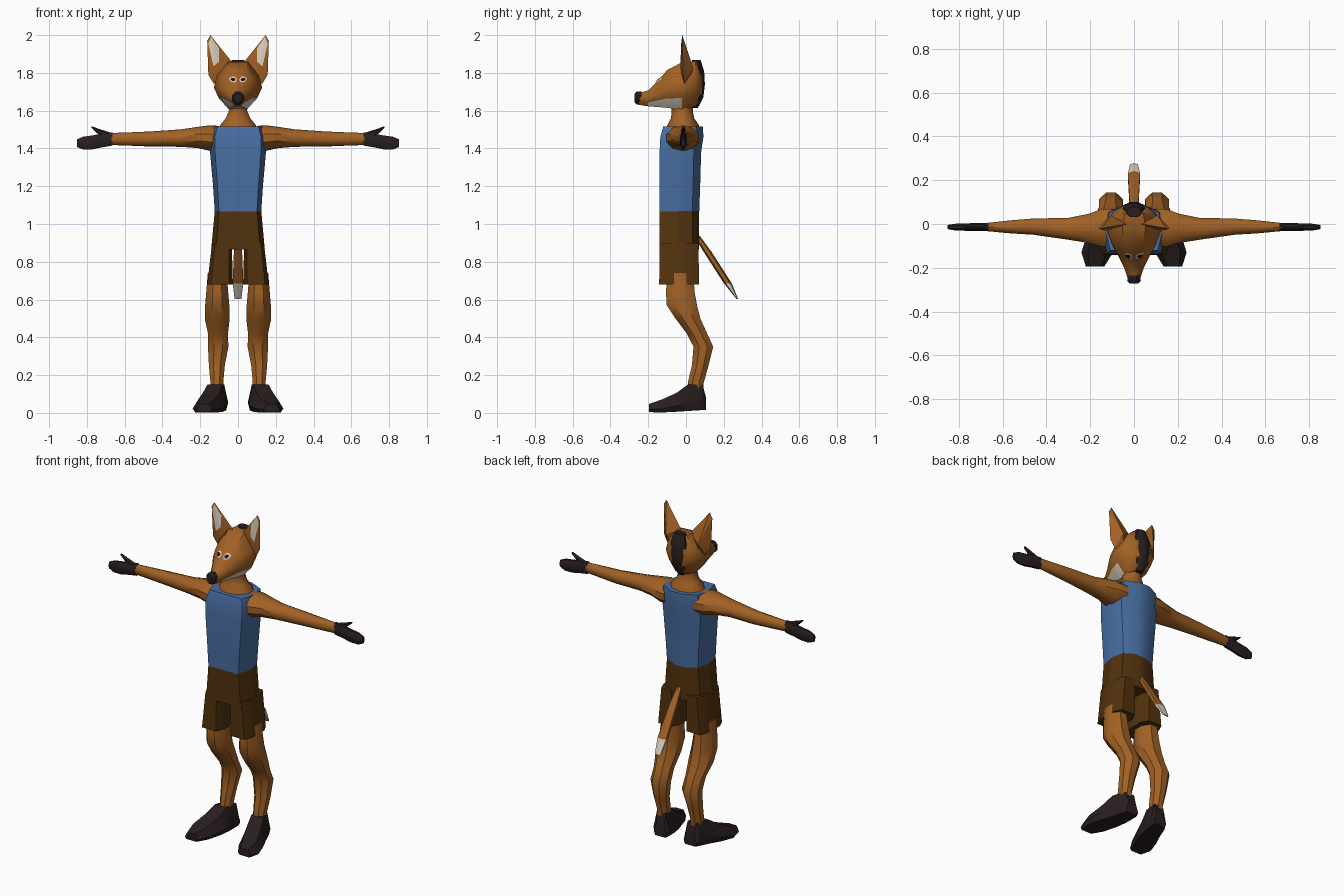
import bpy, bmesh, math
from mathutils import Vector
from mathutils.bvhtree import BVHTree


def material(name, color):
    m = bpy.data.materials.new(name)
    m.diffuse_color = (*color, 1)
    return m


FUR = material("fur", (0.36, 0.12, 0.018))
SHIRT = material("shirt_blue", (0.065, 0.155, 0.36))
SHORTS = material("shorts_brown", (0.085, 0.032, 0.004))
DARK = material("dark_brown", (0.022, 0.013, 0.014))
CREAM = material("cream", (0.70, 0.62, 0.52))
BLACK = material("black", (0.006, 0.006, 0.006))


def finish(name, bm, mats, rule=None, mirror=False, angle=40):
    bmesh.ops.recalc_face_normals(bm, faces=bm.faces)
    for f in bm.faces:
        if rule and rule(f.calc_center_median()):
            f.material_index = 1
    me = bpy.data.meshes.new(name)
    bm.to_mesh(me)
    bm.free()
    for m in mats:
        me.materials.append(m)
    ob = bpy.data.objects.new(name, me)
    bpy.context.collection.objects.link(ob)
    bpy.ops.object.select_all(action='DESELECT')
    ob.select_set(True)
    bpy.context.view_layer.objects.active = ob
    if angle:
        bpy.ops.object.shade_smooth_by_angle(angle=math.radians(angle))
    if mirror:
        ob.modifiers.new("mirror", 'MIRROR')
    return ob


def ngon(n):
    r = 1 / math.cos(math.pi / n)
    return [(r * math.cos((i + .5) * math.tau / n), r * math.sin((i + .5) * math.tau / n))
            for i in range(n)]


def sym(half):
    return half + [(-x, y) for x, y in reversed(half)]


def loft(name, axis, rings, shape, *mats, **kw):
    """Rings are (position, centre_u, centre_v, radius_u, radius_v) along an axis."""
    bm = bmesh.new()
    place = {'x': lambda p, u, v: (p, u, v), 'y': lambda p, u, v: (u, p, v),
             'z': lambda p, u, v: (u, v, p)}[axis]
    loops = [[bm.verts.new(place(p, cu + a * ru, cv + b * rv)) for a, b in shape]
             for p, cu, cv, ru, rv in rings]
    n = len(shape)
    for lo, hi in zip(loops, loops[1:]):
        for i in range(n):
            j = (i + 1) % n
            bm.faces.new((lo[i], lo[j], hi[j], hi[i]))
    bm.faces.new(loops[0])
    bm.faces.new(loops[-1])
    return finish(name, bm, mats, **kw)


def drape(name, target, points, mat, lift):
    """Thin plate laid on the front of a part, from (x, z) outline points."""
    me = target.data
    tree = BVHTree.FromPolygons([v.co for v in me.vertices], [p.vertices[:] for p in me.polygons])
    bm = bmesh.new()

    def vert(x, z):
        hit = tree.ray_cast(Vector((x, -2, z)), Vector((0, 1, 0)))[0]
        return bm.verts.new((x, (hit.y if hit else -0.02) - lift, z))

    ring = [vert(x, z) for x, z in points]
    mid = vert(sum(p[0] for p in points) / len(points), sum(p[1] for p in points) / len(points))
    for a, b in zip(ring, ring[1:] + ring[:1]):
        bm.faces.new((a, b, mid))
    return finish(name, bm, [mat], mirror=True, angle=0)


BODY = sym([(0.82, -1), (1, -0.1), (0.85, 0.65), (0.25, 1)])
BOX = sym([(0.7, -1), (1, -0.55), (1, 0.55), (0.65, 1)])
SKULL = sym([(0.35, -1), (0.8, -0.5), (1, -0.05), (0.85, 0.45), (0.42, 1)])

# Torso and neck
loft("shirt", 'z', [(1.065, 0, -.035, .123, .105), (1.2, 0, -.033, .132, .108),
                    (1.38, 0, -.03, .148, .11), (1.46, 0, -.022, .15, .114),
                    (1.517, 0, -.015, .132, .105)], BODY, SHIRT)
loft("neck", 'z', [(1.48, 0, -.02, .105, .085), (1.523, 0, -.015, .095, .08),
                   (1.56, 0, -.018, .065, .058), (1.60, 0, -.02, .048, .053),
                   (1.68, 0, -.02, .06, .06)], ngon(10), FUR)

# Shorts
loft("shorts_hips", 'z', [(.865, 0, -.035, .142, .105), (1.08, 0, -.035, .122, .105)],
     BODY, SHORTS, angle=25)
loft("shorts_leg", 'z', [(.68, .095, -.037, .068, .105), (.90, .085, -.036, .052, .103)],
     BOX, SHORTS, mirror=True, angle=25)

# Legs and feet
loft("leg", 'z', [(.10, .112, .05, .035, .04), (.16, .112, .052, .034, .042),
                  (.25, .112, .075, .042, .044), (.35, .105, .092, .054, .052),
                  (.42, .106, .058, .053, .054), (.50, .11, .01, .066, .066),
                  (.57, .11, -.022, .064, .08), (.64, .11, -.03, .058, .076),
                  (.74, .11, -.03, .05, .068)], ngon(8), FUR, mirror=True)
FOOT = [(-.8, -1), (.8, -1), (1, -.4), (.6, 1), (-.6, 1), (-1, -.4)]
loft("foot", 'y', [(.105, .10, .05, .042, .035), (.088, .104, .082, .052, .067),
                   (.01, .122, .08, .066, .07), (-.05, .142, .056, .074, .05),
                   (-.13, .168, .036, .072, .034), (-.195, .178, .026, .042, .022)],
     FOOT, DARK, mirror=True, angle=30)

# Arms and hands
loft("arm", 'x', [(.10, -.015, 1.453, .085, .063), (.15, -.018, 1.455, .085, .064),
                  (.21, -.02, 1.458, .066, .054), (.30, -.022, 1.455, .05, .044),
                  (.46, -.012, 1.45, .037, .038), (.56, -.013, 1.45, .03, .034),
                  (.68, -.014, 1.45, .018, .03)], ngon(10), FUR, mirror=True)
loft("hand", 'x', [(.665, -.014, 1.45, .019, .035), (.72, -.014, 1.442, .018, .036),
                   (.77, -.014, 1.432, .017, .037), (.82, -.014, 1.428, .015, .034),
                   (.853, -.014, 1.428, .009, .02)], ngon(8), DARK, mirror=True, angle=30)
loft("thumb", 'x', [(.68, -.014, 1.465, .012, .018), (.735, -.014, 1.487, .012, .014),
                    (.775, -.014, 1.513, .006, .004)], ngon(6), DARK, mirror=True, angle=30)

# Head with a cream jaw underside
head = loft("head", 'y', [(-.255, 0, 1.662, .026, .03), (-.20, 0, 1.665, .045, .042),
                          (-.145, 0, 1.69, .072, .071), (-.10, 0, 1.715, .098, .1),
                          (-.02, 0, 1.73, .128, .127), (.05, 0, 1.742, .1, .118),
                          (.085, 0, 1.742, .05, .08)], SKULL, FUR, CREAM,
            rule=lambda c: -.2 < c.y < -.04 and c.z < 1.65)
loft("nose", 'y', [(-.272, 0, 1.667, .02, .024), (-.26, 0, 1.667, .031, .034),
                   (-.235, 0, 1.668, .028, .033)], ngon(8), DARK)
loft("hair", 'z', [(1.615, 0, .045, .02, .018), (1.67, 0, .06, .042, .032),
                   (1.74, 0, .062, .052, .038), (1.81, 0, .06, .05, .036),
                   (1.868, 0, .055, .032, .022)], ngon(8), DARK)

# Ears
bm = bmesh.new()
rim = [bm.verts.new(p) for p in [(.146, -.02, 2.0), (.09, -.01, 1.93), (.03, .0, 1.855),
                                 (.08, .0, 1.74), (.13, -.01, 1.745), (.157, -.015, 1.79),
                                 (.163, -.02, 1.97)]]
front = bm.verts.new((.118, -.03, 1.82))
back = bm.verts.new((.108, .04, 1.82))
for a, b in zip(rim, rim[1:] + rim[:1]):
    bm.faces.new((a, b, front))
    bm.faces.new((b, a, back))
ear = finish("ear", bm, [FUR], mirror=True, angle=25)
drape("inner_ear", ear, [(.143, 1.992), (.1, 1.93), (.1, 1.86), (.13, 1.835), (.157, 1.955)],
      CREAM, .004)

# Eyes
drape("eye_white", head, [(.006, 1.763), (.015, 1.778), (.033, 1.782), (.048, 1.768),
                          (.036, 1.752), (.016, 1.75)], CREAM, .005)
drape("eye_pupil", head, [(.013, 1.766), (.022, 1.774), (.034, 1.774), (.04, 1.767),
                          (.031, 1.757), (.02, 1.757)], BLACK, .008)

# Tail with a cream tip
loft("tail", 'z', [(.602, 0, .272, .018, .004), (.685, 0, .222, .028, .018),
                   (.85, 0, .116, .022, .018), (.94, 0, .055, .014, .014)],
     ngon(6), FUR, CREAM, rule=lambda c: c.z < .68)
